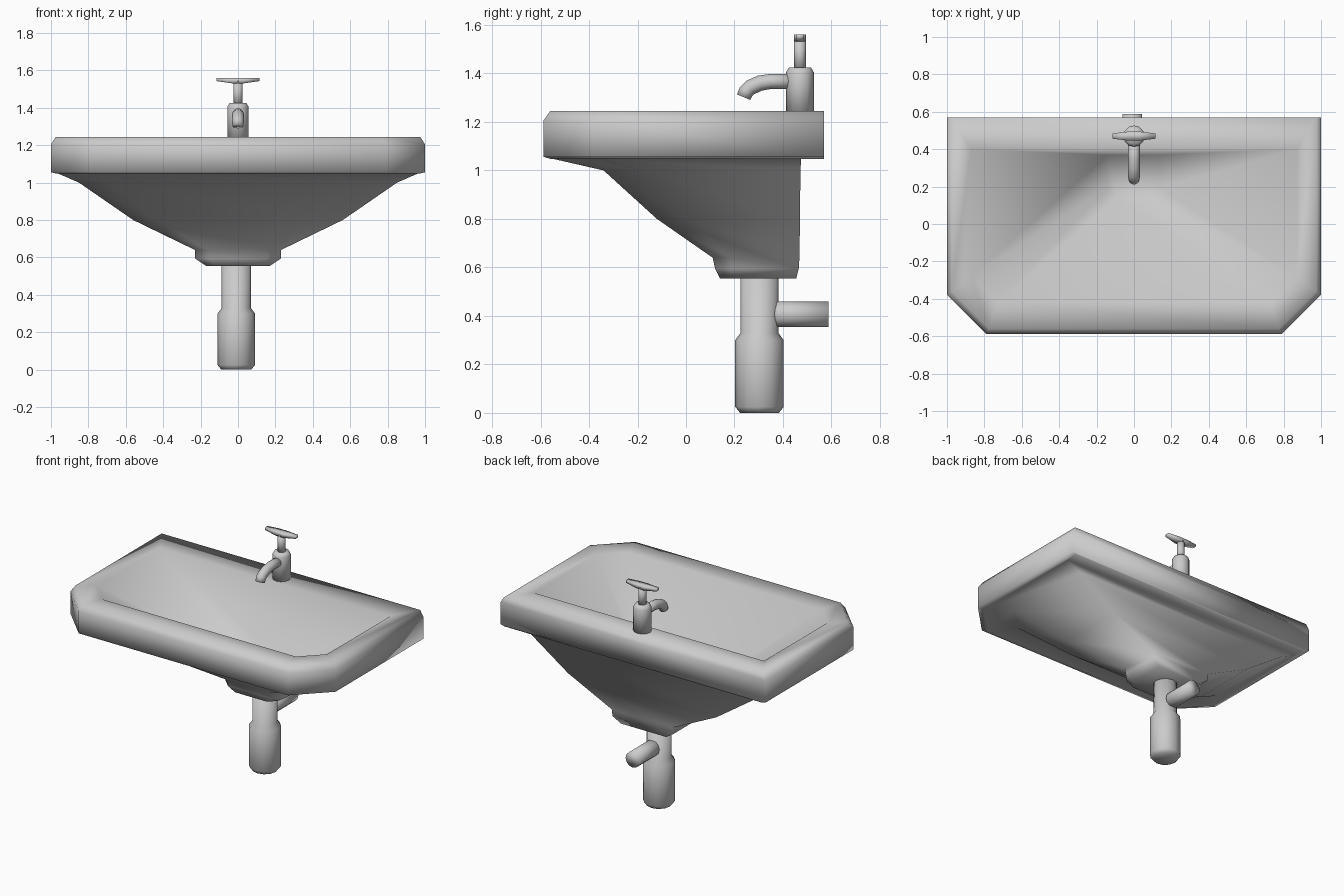
import bpy, bmesh
from math import cos, sin, pi
from mathutils import Vector

if "Cube" in bpy.data.objects:
    bpy.data.objects.remove(bpy.data.objects["Cube"])


def skin(name, rings):
    """Bridge successive rings of points, cap both ends, shade fully smooth."""
    bm = bmesh.new()
    loops = [[bm.verts.new(p) for p in r] for r in rings]
    n = len(loops[0])
    for a, b in zip(loops, loops[1:]):
        for i in range(n):
            j = (i + 1) % n
            bm.faces.new((a[i], a[j], b[j], b[i]))
    bm.faces.new(loops[0])
    bm.faces.new(loops[-1])
    bmesh.ops.recalc_face_normals(bm, faces=bm.faces)
    for f in bm.faces:
        f.smooth = True
    me = bpy.data.meshes.new(name)
    bm.to_mesh(me)
    bm.free()
    ob = bpy.data.objects.new(name, me)
    bpy.context.collection.objects.link(ob)
    return ob


def outline(x, front, back, cut, z):
    """Rectangle with its two front corners cut off."""
    half = [(x, back), (x, front + cut), (x - cut, front)]
    return [(px, py, z) for px, py in half] + [(-px, py, z) for px, py in reversed(half)]


def tube(name, stations, n=12, x=0.0):
    """Round tube in an x-constant plane through (y, z, radius) stations."""
    pts = [Vector((x, y, z)) for y, z, r in stations]
    rings = []
    side = Vector((1, 0, 0))
    for i, p in enumerate(pts):
        t = (pts[min(i + 1, len(pts) - 1)] - pts[max(i - 1, 0)]).normalized()
        up = t.cross(side)
        r = stations[i][2]
        rings.append([p + r * (side * cos(2 * pi * k / n) + up * sin(2 * pi * k / n))
                      for k in range(n)])
    return skin(name, rings)


# Basin: underside, rim, then inner bowl as one shell
basin = [
    (0.17, 0.14, 0.455, 0.05, 0.555),
    (0.23, 0.12, 0.465, 0.07, 0.595),
    (0.23, 0.11, 0.468, 0.07, 0.64),
    (0.56, -0.12, 0.47, 0.12, 0.80),
    (0.85, -0.34, 0.472, 0.15, 1.00),
    (0.96, -0.55, 0.475, 0.19, 1.048),
    (0.97, -0.56, 0.57, 0.20, 1.048),
    (1.00, -0.588, 0.57, 0.21, 1.056),
    (1.00, -0.588, 0.57, 0.21, 1.205),
    (0.975, -0.56, 0.57, 0.20, 1.245),
    (0.87, -0.42, 0.40, 0.14, 1.24),
    (0.14, 0.14, 0.37, 0.05, 0.66),
]
skin("basin", [outline(*b) for b in basin])

# Drain pipe with bottle trap, and wall outlet
tube("drain_trap", [(0.303, 0.0, 0.08), (0.303, 0.025, 0.1), (0.303, 0.30, 0.1),
                    (0.303, 0.33, 0.078), (0.303, 0.58, 0.078)], x=-0.009)
tube("wall_outlet", [(0.365, 0.407, 0.045), (0.375, 0.407, 0.053),
                     (0.588, 0.407, 0.053)], x=-0.009)

# Tap body, stem and spout
tube("tap_body", [(0.47, 1.22, 0.057), (0.47, 1.405, 0.057), (0.47, 1.425, 0.045)])
tube("tap_stem", [(0.47, 1.41, 0.025), (0.47, 1.545, 0.025)])
tube("tap_spout", [(0.45, 1.367, 0.031), (0.35, 1.367, 0.031), (0.305, 1.36, 0.032),
                   (0.265, 1.342, 0.032), (0.248, 1.326, 0.031), (0.238, 1.302, 0.03)])

# Handle bar, thicker in the middle
bar = [(-0.115, 0.014, 1.543), (-0.03, 0.024, 1.531), (0.03, 0.024, 1.531), (0.115, 0.014, 1.543)]
skin("tap_handle", [[(x, 0.47 - w, z), (x, 0.47 + w, z), (x, 0.47 + w, 1.56), (x, 0.47 - w, 1.56)]
                    for x, w, z in bar])
